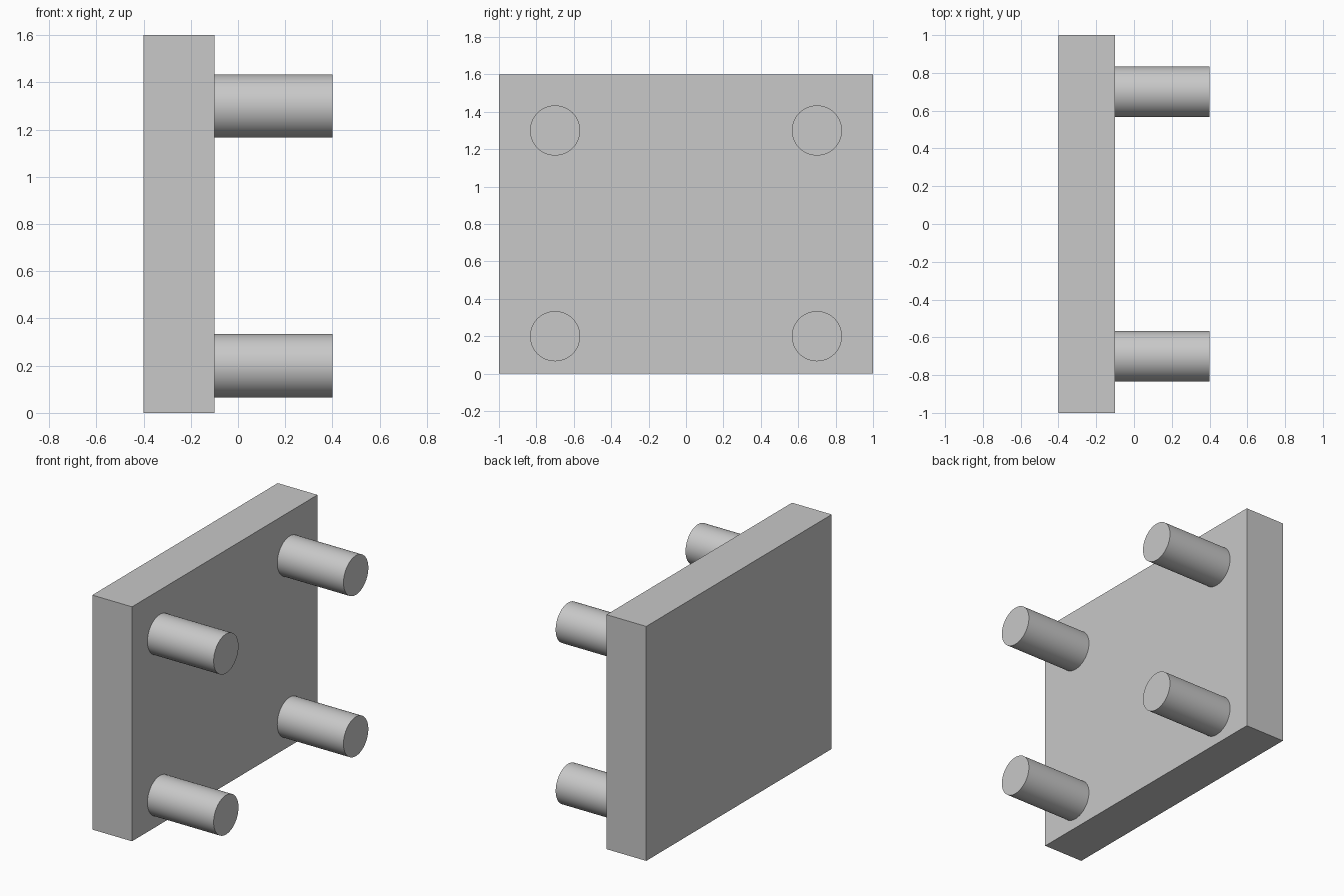
import bpy
import math

cube = bpy.data.objects.get("Cube")
if cube:
    bpy.data.objects.remove(cube, do_unlink=True)

# Single plain grey
GREY = (0.58, 0.58, 0.58, 1.0)
grey = bpy.data.materials.new("light_grey")
grey.use_nodes = True
grey.diffuse_color = GREY
grey.node_tree.nodes["Principled BSDF"].inputs["Base Color"].default_value = GREY

PLATE_BACK, PLATE_FACE, PEG_END = -0.4, -0.1, 0.4
PEG_RADIUS = 0.134


def finish(name):
    obj = bpy.context.object
    obj.name = name
    obj.data.materials.append(grey)
    return obj


# Upright plate
bpy.ops.mesh.primitive_cube_add(size=1, location=((PLATE_BACK + PLATE_FACE) / 2, 0, 0.8))
plate = finish("plate")
plate.scale = (PLATE_FACE - PLATE_BACK, 2.0, 1.6)
bpy.ops.object.transform_apply(location=False, rotation=False, scale=True)

# Four round pegs standing out from the plate
for side, y in (("front", -0.7), ("back", 0.7)):
    for level, z in (("lower", 0.2), ("upper", 1.3)):
        bpy.ops.mesh.primitive_cylinder_add(
            vertices=64, radius=PEG_RADIUS, depth=PEG_END - PLATE_FACE,
            location=((PLATE_FACE + PEG_END) / 2, y, z),
            rotation=(0, math.pi / 2, 0))
        finish(f"{side}_{level}_peg")
        bpy.ops.object.shade_smooth_by_angle(angle=math.radians(30))
